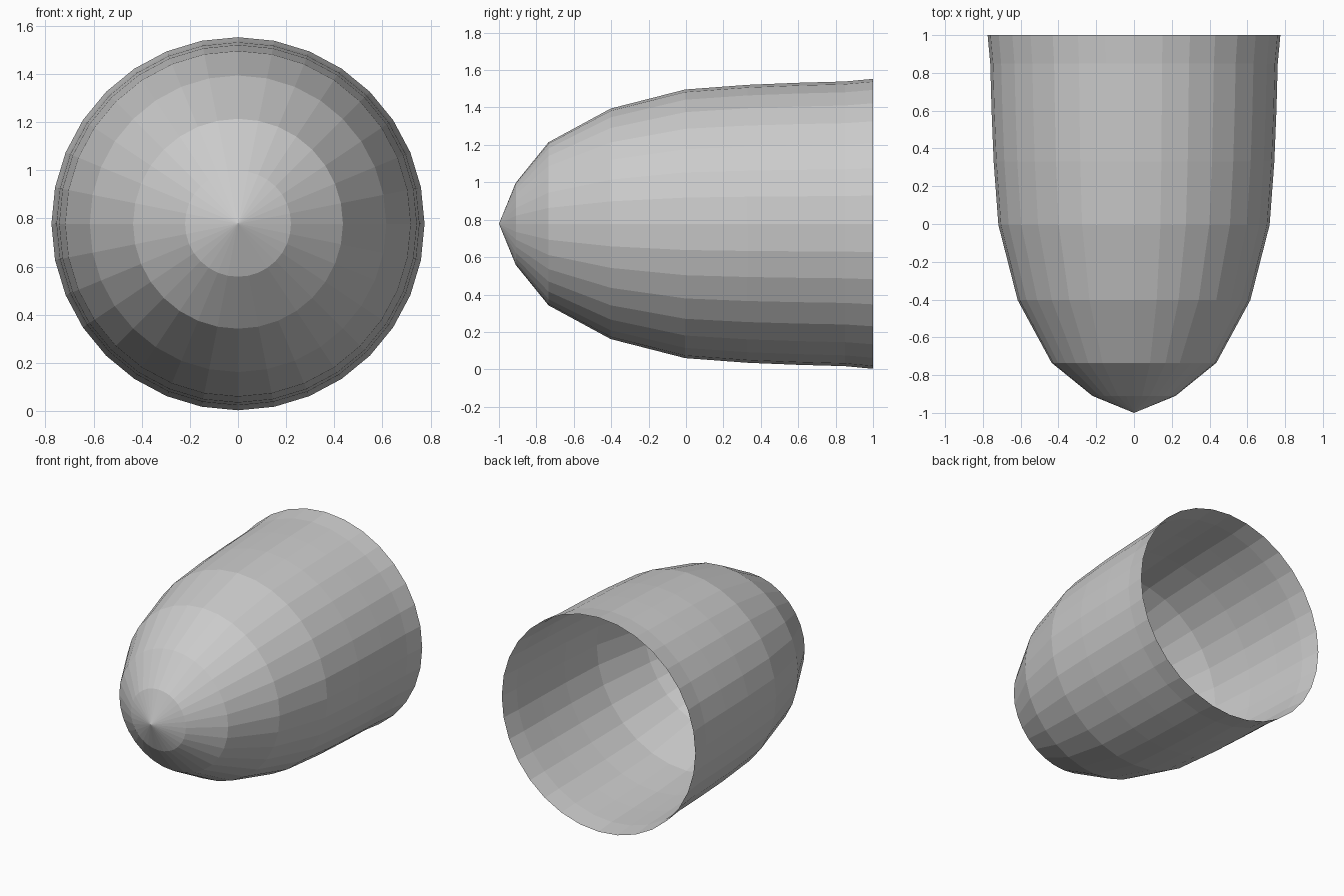
import bpy, bmesh
from math import sin, cos, tau

if "Cube" in bpy.data.objects:
    bpy.data.objects.remove(bpy.data.objects["Cube"])

SIDES = 32
CENTRE_Z = 0.778
TIP_Y = -1.0
# (y, radius) of each ring, from the nose to the open rim
PROFILE = [(-0.91, 0.22), (-0.735, 0.436), (-0.403, 0.616), (-0.005, 0.718),
           (0.33, 0.743), (0.6, 0.754), (0.85, 0.761), (1.0, 0.775)]

# Open-backed nose shell, lathed around the y axis
bm = bmesh.new()
rings = [[bm.verts.new((r * sin(tau * i / SIDES), y, CENTRE_Z + r * cos(tau * i / SIDES)))
          for i in range(SIDES)] for y, r in PROFILE]
tip = bm.verts.new((0, TIP_Y, CENTRE_Z))

for i in range(SIDES):
    j = (i + 1) % SIDES
    bm.faces.new((tip, rings[0][i], rings[0][j]))
    for a, b in zip(rings, rings[1:]):
        bm.faces.new((a[i], b[i], b[j], a[j]))

bmesh.ops.recalc_face_normals(bm, faces=bm.faces)
mesh = bpy.data.meshes.new("nose_cone")
bm.to_mesh(mesh)
bm.free()
bpy.context.collection.objects.link(bpy.data.objects.new("nose_cone", mesh))
